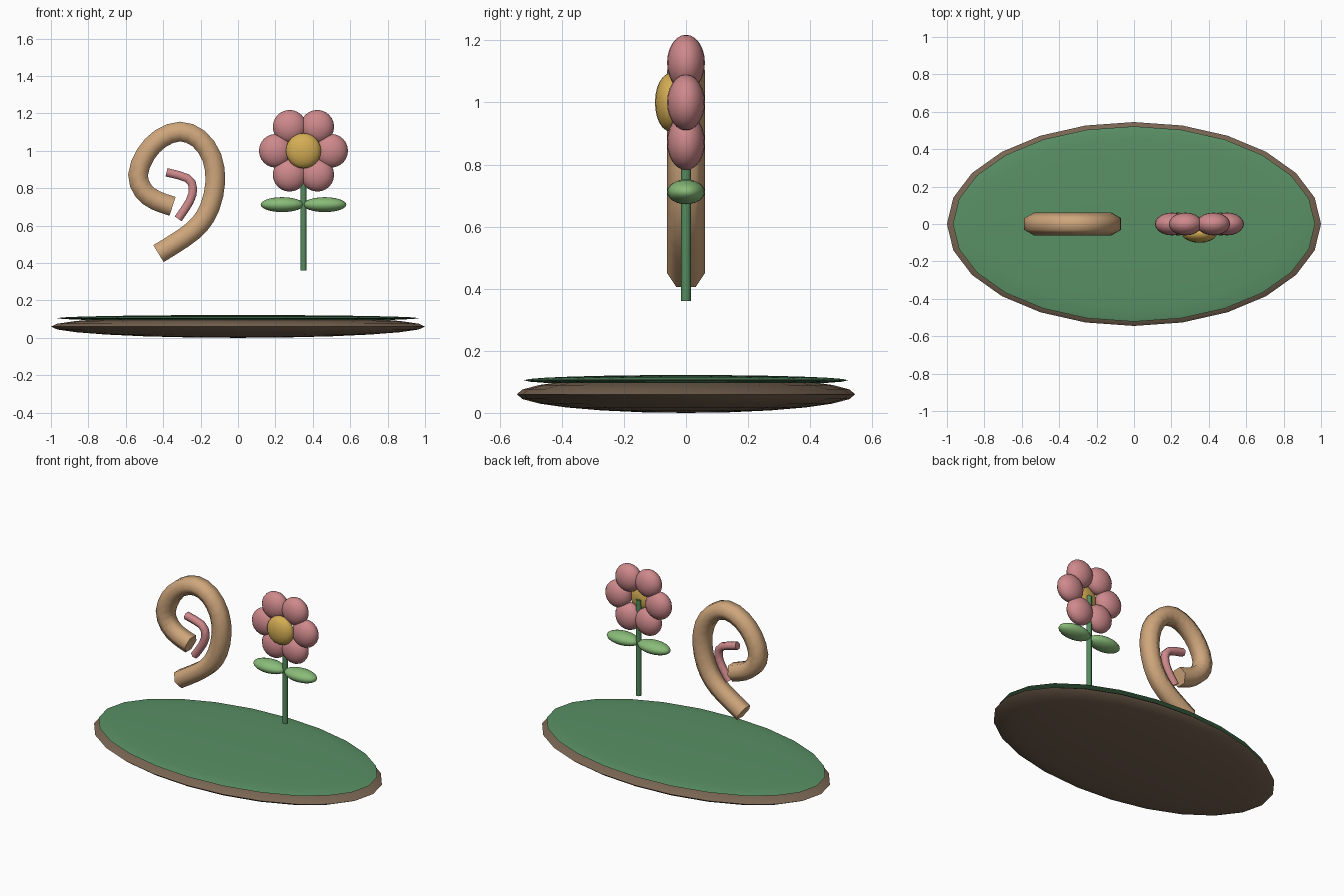
import bpy, bmesh, math
from mathutils import Vector

if "Cube" in bpy.data.objects:
    bpy.data.objects.remove(bpy.data.objects["Cube"])


def material(name, rgb):
    m = bpy.data.materials.new(name)
    m.diffuse_color = (*rgb, 1)
    m.use_nodes = True
    m.node_tree.nodes["Principled BSDF"].inputs["Base Color"].default_value = m.diffuse_color
    return m


SOIL = material("soil", (0.19, 0.13, 0.085))
GRASS = material("grass", (0.10, 0.28, 0.13))
TAN = material("tan", (0.62, 0.38, 0.20))
PINK = material("pink", (0.62, 0.25, 0.26))
GOLD = material("gold", (0.66, 0.42, 0.09))
STEM = material("stem_green", (0.09, 0.26, 0.11))
LEAF = material("leaf_green", (0.25, 0.50, 0.19))


def finish(ob, name, mat, angle=60):
    ob.name = name
    ob.data.materials.append(mat)
    bpy.ops.object.select_all(action='DESELECT')
    ob.select_set(True)
    bpy.context.view_layer.objects.active = ob
    bpy.ops.object.shade_smooth_by_angle(angle=math.radians(angle))


def ellipsoid(name, loc, radii, mat, seg=20, rings=12):
    bpy.ops.mesh.primitive_uv_sphere_add(segments=seg, ring_count=rings, location=loc)
    ob = bpy.context.object
    ob.scale = radii
    bpy.ops.object.transform_apply(location=False, rotation=False, scale=True)
    finish(ob, name, mat, 80)


def spline(pts, steps):
    """Smooth path through (x, z) points."""
    p = [Vector(q) for q in pts]
    p = [2 * p[0] - p[1]] + p + [2 * p[-1] - p[-2]]
    out = []
    for a, b, c, d in zip(p, p[1:], p[2:], p[3:]):
        for i in range(steps):
            t = i / steps
            out.append(0.5 * (2 * b + (c - a) * t + (2 * a - 5 * b + 4 * c - d) * t**2
                              + (3 * b - a - 3 * c + d) * t**3))
    return out + [p[-2]]


def tube(name, pts, r, mat, steps=2, sides=6):
    """Six-sided capped tube along a path in the xz plane."""
    path = spline(pts, steps)
    bm = bmesh.new()
    loops = []
    for i, c in enumerate(path):
        t = (path[min(i + 1, len(path) - 1)] - path[max(i - 1, 0)]).normalized()
        n = Vector((-t.y, t.x))
        ring = []
        for k in range(sides):
            a = math.tau * k / sides
            q = c + n * (r * math.sin(a))
            ring.append(bm.verts.new((q.x, r * math.cos(a), q.y)))
        loops.append(ring)
    for a, b in zip(loops, loops[1:]):
        for k in range(sides):
            j = (k + 1) % sides
            bm.faces.new((a[k], a[j], b[j], b[k]))
    bm.faces.new(loops[0])
    bm.faces.new(loops[-1])
    bmesh.ops.recalc_face_normals(bm, faces=bm.faces)
    me = bpy.data.meshes.new(name)
    bm.to_mesh(me)
    bm.free()
    ob = bpy.data.objects.new(name, me)
    bpy.context.collection.objects.link(ob)
    finish(ob, name, mat, 65)


# Oval base: soil with a thin grass top
ellipsoid("soil_base", (0, 0, 0.06), (1.0, 0.545, 0.06), SOIL, 24, 12)
ellipsoid("grass_top", (0, 0, 0.105), (0.968, 0.522, 0.017), GRASS, 24, 12)

# Curl and its inner pink strip
tube("curl", [(-0.425, 0.45), (-0.29, 0.535), (-0.205, 0.607), (-0.15, 0.70), (-0.121, 0.835),
              (-0.14, 0.965), (-0.21, 1.065), (-0.31, 1.103), (-0.415, 1.065), (-0.495, 0.98),
              (-0.535, 0.87), (-0.505, 0.785), (-0.44, 0.735), (-0.35, 0.703)], 0.061, TAN)
tube("inner_strip", [(-0.382, 0.885), (-0.27, 0.853), (-0.241, 0.80), (-0.258, 0.73),
                     (-0.32, 0.636)], 0.026, PINK)

# Flower stem
FX = 0.35
bpy.ops.mesh.primitive_cylinder_add(vertices=12, radius=0.016, depth=0.64, location=(FX, 0, 0.68))
finish(bpy.context.object, "flower_stem", STEM)

# Six petals around a golden centre
for i in range(6):
    a = math.tau * i / 6
    ellipsoid(f"petal_{i + 1}", (FX + 0.148 * math.cos(a), 0, 1 + 0.148 * math.sin(a)),
              (0.09, 0.061, 0.09), PINK)
ellipsoid("flower_centre", (FX, -0.05, 1.0), (0.094, 0.05, 0.094), GOLD)

# Pair of leaves
for side, s in (("left", -1), ("right", 1)):
    ellipsoid(f"{side}_leaf", (FX + s * 0.114, 0, 0.712), (0.115, 0.061, 0.04), LEAF)
